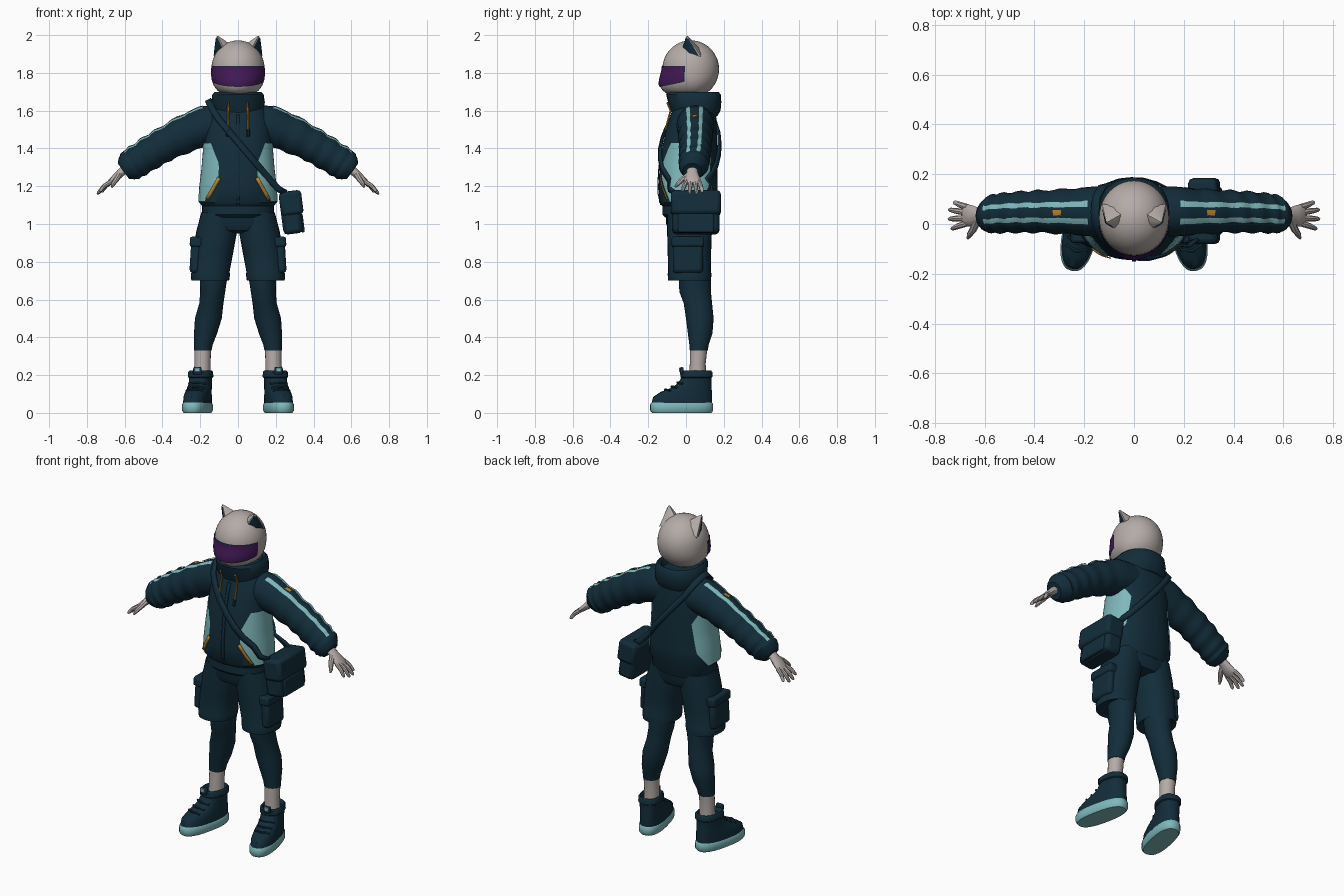
import bpy, bmesh, math
from mathutils import Vector, Matrix

def material(name, r, g, b):
    m = bpy.data.materials.new(name)
    m.diffuse_color = (r, g, b, 1)
    return m

NAVY = material("dark_navy", 0.006, 0.026, 0.042)
TEAL = material("pale_teal", 0.21, 0.48, 0.50)
GREY = material("warm_grey", 0.46, 0.41, 0.39)
PURPLE = material("visor_purple", 0.055, 0.010, 0.095)
AMBER = material("amber", 0.46, 0.22, 0.03)

# ---------- helpers ----------
def finish(bm, name, mat, mirror=False, bevel=0, thick=0, angle=40):
    me = bpy.data.meshes.new(name)
    bm.to_mesh(me)
    bm.free()
    me.materials.append(mat)
    for p in me.polygons:
        p.use_smooth = True
    me.set_sharp_from_angle(angle=math.radians(angle))
    ob = bpy.data.objects.new(name, me)
    bpy.context.collection.objects.link(ob)
    if thick:
        s = ob.modifiers.new("thickness", 'SOLIDIFY')
        s.thickness, s.offset = thick, 0
    if bevel:
        b = ob.modifiers.new("bevel", 'BEVEL')
        b.width, b.segments = bevel, 2
    if mirror:
        ob.modifiers.new("mirror", 'MIRROR').use_mirror_merge = False
    return ob

def solid(name, rings, mat, cap=True, **kw):
    """Closed rings of points joined into a skin."""
    bm = bmesh.new()
    vs = [[bm.verts.new(p) for p in r] for r in rings]
    n = len(vs[0])
    for a, b in zip(vs, vs[1:]):
        for i in range(n):
            bm.faces.new((a[i], a[(i + 1) % n], b[(i + 1) % n], b[i]))
    if cap:
        bm.faces.new(vs[0])
        bm.faces.new(vs[-1])
    bmesh.ops.recalc_face_normals(bm, faces=bm.faces)
    return finish(bm, name, mat, **kw)

def patch(name, f, nu, nv, mat, **kw):
    """Open sheet f(u, v), u and v in 0..1."""
    bm = bmesh.new()
    g = [[bm.verts.new(f(i / nu, j / nv)) for i in range(nu + 1)] for j in range(nv + 1)]
    for j in range(nv):
        for i in range(nu):
            bm.faces.new((g[j][i], g[j][i + 1], g[j + 1][i + 1], g[j + 1][i]))
    return finish(bm, name, mat, **kw)

def interp(table, t):
    """Table rows start with the key; returns the remaining values."""
    for a, b in zip(table, table[1:]):
        if t <= b[0]:
            k = max(0, (t - a[0]) / (b[0] - a[0]))
            return [p + (q - p) * k for p, q in zip(a[1:], b[1:])]
    return list(table[-1][1:])

def spow(v, e):
    return math.copysign(abs(v) ** e, v)

def oval(z, cx, rx, y0, y1, a, e=0.88, off=0):
    return Vector((cx + (rx + off) * spow(math.sin(a), e),
                   (y0 + y1) / 2 - ((y1 - y0) / 2 + off) * spow(math.cos(a), e), z))

def loft(name, rows, mat, n=28, e=0.88, rot=None, **kw):
    """Rows: z, centre x, half width, front y, back y."""
    rings = [[oval(*r, 2 * math.pi * i / n, e) for i in range(n)] for r in rows]
    if rot:
        rings = [[rot @ p for p in r] for r in rings]
    return solid(name, rings, mat, **kw)

def tube(name, pts, radii, mat, n=8, **kw):
    pts = [Vector(p) for p in pts]
    rings = []
    for i, p in enumerate(pts):
        t = (pts[min(i + 1, len(pts) - 1)] - pts[max(i - 1, 0)]).normalized()
        u = t.orthogonal() if abs(t.y) > 0.95 else t.cross(Vector((0, 1, 0)))
        u.normalize()
        w = t.cross(u)
        rings.append([p + radii[i] * (u * math.cos(6.28319 * k / n) + w * math.sin(6.28319 * k / n))
                      for k in range(n)])
    return solid(name, rings, mat, **kw)

def ribbon(name, pts, width, thick, mat, **kw):
    pts = [Vector(p) for p in pts]
    def f(u, v):
        i = round(v * (len(pts) - 1))
        t = pts[min(i + 1, len(pts) - 1)] - pts[max(i - 1, 0)]
        side = t.cross(pts[i] - Vector((0, 0.02, 1.35))).normalized()
        return pts[i] + side * width * (u - 0.5)
    return patch(name, f, 1, len(pts) - 1, mat, thick=thick, **kw)

def box(name, centre, size, mat, bevel=0.012, tilt=0, **kw):
    bm = bmesh.new()
    bmesh.ops.create_cube(bm, size=1, matrix=Matrix.Translation(centre)
                          @ Matrix.Rotation(tilt, 4, 'Y') @ Matrix.Diagonal((*size, 1)))
    return finish(bm, name, mat, bevel=bevel, **kw)

# ---------- helmet ----------
def helmet(a, lat, off=0):
    low = max(0, -math.sin(lat)) ** 1.5
    x = math.sin(a) * math.cos(lat) * (1 + 0.25 * low)
    y = -math.cos(a) * math.cos(lat)
    y *= 1 + 0.75 * low if y < 0 else 1
    z = math.sin(lat)
    return Vector((x * (0.141 + off), 0.025 + y * (0.15 + off), 1.82 + z * (0.152 + off)))

solid("helmet", [[helmet(math.pi * i / 20, math.radians(l)) for i in range(40)]
                 for l in range(-88, 89, 8)], GREY)

def visor(grow, off):
    def f(u, v):
        a = (2 * u - 1) * (1.33 + grow)
        low = -0.62 - grow + 0.2 * (a / 1.33) ** 2
        return helmet(a, low + v * (0.08 + grow - low), off)
    return f
patch("visor_frame", visor(0.035, 0.002), 28, 8, NAVY)
patch("visor", visor(0, 0.005), 28, 8, PURPLE)

# Cat ears, opening outwards
tip, fr, bk, inn = map(Vector, ((0.112, 0.005, 2.0), (0.068, -0.022, 1.925),
                                (0.128, 0.08, 1.885), (0.03, 0.05, 1.945)))
def ear_ring(k):
    mids = ((fr + bk) / 2 + Vector((0.012, -0.012, 0)), (bk + inn) / 2 + Vector((0.0, 0.012, 0.01)),
            (inn + fr) / 2 + Vector((-0.012, -0.01, 0)))
    base = (fr, mids[0], bk, mids[1], inn, mids[2])
    return [tip.lerp(p, k ** 0.8) for p in base]
solid("ear", [ear_ring(k) for k in (0.03, 0.25, 0.5, 0.75, 1)], GREY, mirror=True)
def ear_inner(u, v):
    r = ear_ring(0.12 + 0.86 * v)
    p = r[0].lerp(r[1], 2 * u) if u < 0.5 else r[1].lerp(r[2], 2 * u - 1)
    return r[1].lerp(p, 0.86) + Vector((0.004, -0.003, 0.001))
patch("ear_inner", lambda u, v: ear_inner(u, 1 - v), 4, 4, NAVY, mirror=True)

# ---------- jacket ----------
BODY = [(1.035, 0, 0.175, -0.11, 0.145), (1.05, 0, 0.19, -0.125, 0.155), (1.095, 0, 0.19, -0.125, 0.155),
        (1.115, 0, 0.206, -0.142, 0.165), (1.2, 0, 0.2, -0.145, 0.167), (1.3, 0, 0.188, -0.14, 0.166),
        (1.4, 0, 0.18, -0.127, 0.166), (1.5, 0, 0.18, -0.105, 0.163), (1.58, 0, 0.165, -0.08, 0.158),
        (1.65, 0, 0.115, -0.06, 0.15)]
def body(a, z, off=0):
    return oval(z, *interp(BODY, z), a, off=off)
def on_body(x, z, side, off):
    _, rx, y0, y1 = interp(BODY, z)
    s = min(0.97, (abs(x) / rx) ** (1 / 0.88))
    y = (y0 + y1) / 2 + side * ((y1 - y0) / 2 * (1 - s * s) ** 0.44 + off)
    return (x, y, z)
loft("jacket_body", BODY, NAVY, n=40)

def side_panel(u, v):
    z = 1.12 + 0.31 * v
    a = interp([(1.12, 0.95), (1.25, 0.5), (1.32, 0.5), (1.43, 0.85)], z)[0]
    b = interp([(1.12, 1.9), (1.2, 2.3), (1.38, 2.4), (1.43, 2.15)], z)[0]
    return body(a + (b - a) * u, z, 0.005)
patch("side_panel", side_panel, 16, 12, TEAL, mirror=True)
ribbon("pocket_trim", [on_body(0.1 + 0.065 * k / 4, 1.245 - 0.115 * k / 4, -1, 0.009) for k in range(5)],
       0.02, 0.004, AMBER, mirror=True)
ribbon("zip_placket", [on_body(0, 1.1 + 0.06 * k, -1, 0.004) for k in range(9)], 0.018, 0.006, NAVY)

# Rolled hood collar
loft("hood_collar", [(1.57, 0, 0.125, -0.07, 0.165), (1.60, 0, 0.138, -0.08, 0.183), (1.645, 0, 0.142, -0.095, 0.187),
                     (1.685, 0, 0.136, -0.105, 0.184), (1.70, 0, 0.122, -0.095, 0.172),
                     (1.69, 0, 0.11, -0.08, 0.155), (1.64, 0, 0.1, -0.06, 0.14)], NAVY)
for s in (-1, 1):
    tube("drawstring", [(s * 0.05, -0.1, 1.645), on_body(s * 0.052, 1.6, -1, 0.012), on_body(s * 0.053, 1.54, -1, 0.009),
                        on_body(s * 0.054, 1.47, -1, 0.009)], [0.006] * 4, AMBER, n=6)
    tube("drawstring_toggle", [on_body(s * 0.054, 1.50, -1, 0.01), on_body(s * 0.054, 1.465, -1, 0.01)],
         [0.009] * 2, NAVY, n=6)

# Sleeves with soft folds
ARM = [(0, 0.08, 0.05, 1.53, 0.1, 0.1), (1, 0.17, 0.05, 1.52, 0.106, 0.1), (2, 0.28, 0.05, 1.475, 0.098, 0.09),
       (3, 0.38, 0.05, 1.425, 0.09, 0.085), (4, 0.45, 0.048, 1.385, 0.088, 0.083), (5, 0.52, 0.045, 1.34, 0.085, 0.08),
       (6, 0.565, 0.04, 1.312, 0.084, 0.078), (6.6, 0.59, 0.035, 1.292, 0.07, 0.066), (7, 0.607, 0.033, 1.28, 0.05, 0.05)]
def sleeve(s, a, off=0):
    x, y, z, rv, ry = interp(ARM, s)
    p, q = interp(ARM, max(0, s - 0.5)), interp(ARM, min(7, s + 0.5))
    t = Vector((q[0] - p[0], 0, q[2] - p[2])).normalized()
    off += 0.004 * math.sin(s * 6.3 + 0.8 * math.sin(a)) if 1.5 < s < 6.3 else 0
    return Vector((x, y, z)) + Vector((-t.z, 0, t.x)) * math.cos(a) * (rv + off) \
        + Vector((0, 1, 0)) * math.sin(a) * (ry + off)
solid("sleeve", [[sleeve(k * 0.2, math.pi * i / 12) for i in range(24)] for k in range(36)], NAVY, mirror=True)
for c in (-0.4, 0.3):
    patch("sleeve_stripe", lambda u, v: sleeve(0.9 + 5.0 * u, c + 0.26 * (v - 0.5), 0.005), 30, 3, TEAL, mirror=True)
patch("sleeve_badge", lambda u, v: sleeve(1.75 + 0.3 * u, -0.18 + 0.26 * v, 0.006), 4, 3, AMBER, mirror=True)

# ---------- hands ----------
def hand_ring(x, y, z, w, h):
    return [Vector((x, y, z)) + Vector((0.69, 0, 0.72)) * h * math.cos(k * math.pi / 6)
            + Vector((0, 1, 0)) * w * math.sin(k * math.pi / 6) for k in range(12)]
solid("palm", [hand_ring(*r) for r in ((0.59, 0.033, 1.295, 0.03, 0.026), (0.62, 0.033, 1.272, 0.03, 0.022),
      (0.65, 0.033, 1.243, 0.042, 0.02), (0.675, 0.035, 1.222, 0.045, 0.016), (0.685, 0.035, 1.213, 0.038, 0.01))],
      GREY, mirror=True)
for y0, x1, y1, z1 in ((0.068, 0.725, 0.088, 1.168), (0.046, 0.745, 0.058, 1.158),
                       (0.024, 0.746, 0.02, 1.16), (0.003, 0.735, -0.02, 1.172)):
    a, b = Vector((0.67, y0, 1.225)), Vector((x1, y1, z1))
    tube("finger", [a, a.lerp(b, 0.5) + Vector((0.004, 0, 0.004)), a.lerp(b, 0.9), b],
         [0.013, 0.012, 0.009, 0.004], GREY, mirror=True)
tube("thumb", [(0.63, 0.015, 1.26), (0.645, -0.02, 1.235), (0.662, -0.045, 1.21), (0.668, -0.058, 1.195)],
     [0.017, 0.015, 0.011, 0.005], GREY, mirror=True)

# ---------- shoulder bag ----------
front = [on_body(x, 1.21 + (0.19 - x) * 1.18, -1, 0.013) for x in (0.17, 0.12, 0.07, 0.02, -0.03, -0.07, -0.1)]
back = [on_body(x, 1.21 + (0.19 - x) * 1.18, 1, 0.013) for x in (-0.1, -0.05, 0, 0.05, 0.1, 0.14, 0.17)]
ribbon("bag_strap", [(0.25, -0.06, 1.165), (0.215, -0.09, 1.185)] + front
       + [(-0.13, -0.055, 1.598), (-0.152, 0, 1.642), (-0.157, 0.05, 1.655), (-0.15, 0.11, 1.635), (-0.128, 0.15, 1.595)]
       + back + [(0.215, 0.14, 1.185), (0.25, 0.13, 1.165)], 0.034, 0.01, NAVY)
box("bag", (0.28, 0.052, 1.06), (0.105, 0.25, 0.225), NAVY, 0.022, -0.13)
box("bag_flap", (0.282, 0.052, 1.11), (0.118, 0.264, 0.13), NAVY, 0.02, -0.13)
box("bag_pocket", (0.338, 0.052, 1.005), (0.02, 0.19, 0.10), NAVY, 0.008, -0.13)

# ---------- shorts ----------
loft("shorts_waist", [(1.08, 0, 0.185, -0.11, 0.145), (1.0, 0, 0.205, -0.105, 0.142), (0.965, 0, 0.17, -0.09, 0.125),
                      (0.95, 0, 0.08, -0.04, 0.07)], NAVY)
loft("shorts_leg", [(1.06, 0.1, 0.095, -0.1, 0.135), (0.96, 0.113, 0.108, -0.1, 0.137), (0.85, 0.132, 0.107, -0.097, 0.133),
                    (0.745, 0.145, 0.1, -0.095, 0.132), (0.735, 0.146, 0.104, -0.097, 0.135), (0.7, 0.147, 0.1, -0.095, 0.132),
                    (0.715, 0.147, 0.08, -0.07, 0.11)], NAVY, mirror=True)
box("cargo_pocket", (0.225, 0.01, 0.825), (0.055, 0.16, 0.17), NAVY, 0.018, -0.06, mirror=True)
box("cargo_flap", (0.223, 0.01, 0.905), (0.064, 0.172, 0.055), NAVY, 0.012, -0.06, mirror=True)

# ---------- legs ----------
loft("legging", [(0.76, 0.132, 0.07, -0.04, 0.13), (0.7, 0.13, 0.071, -0.038, 0.133), (0.64, 0.134, 0.066, -0.035, 0.132),
                 (0.58, 0.141, 0.064, -0.012, 0.138), (0.5, 0.157, 0.071, 0, 0.146), (0.42, 0.172, 0.061, 0.01, 0.14),
                 (0.36, 0.184, 0.05, 0.018, 0.12), (0.33, 0.187, 0.047, 0.02, 0.115)], NAVY, e=1, mirror=True)
loft("ankle", [(0.34, 0.187, 0.044, 0.022, 0.113), (0.26, 0.188, 0.043, 0.02, 0.104), (0.15, 0.19, 0.046, 0.015, 0.11)],
     GREY, e=1, n=20, mirror=True)

# ---------- shoes, toes turned out ----------
pivot = Matrix.Translation((0.197, 0.06, 0))
TURN = pivot @ Matrix.Rotation(0.21, 4, 'Z') @ pivot.inverted()
loft("sole", [(0, 0.197, 0.062, -0.185, 0.135), (0.012, 0.197, 0.07, -0.194, 0.145), (0.045, 0.197, 0.07, -0.194, 0.145),
              (0.055, 0.197, 0.064, -0.187, 0.139)], TEAL, e=0.8, rot=TURN, mirror=True)
loft("shoe_upper", [(0.05, 0.197, 0.066, -0.187, 0.139), (0.085, 0.197, 0.065, -0.178, 0.139), (0.11, 0.197, 0.062, -0.14, 0.138),
                    (0.13, 0.197, 0.06, -0.085, 0.136), (0.155, 0.197, 0.058, -0.045, 0.134), (0.185, 0.197, 0.058, -0.025, 0.134),
                    (0.19, 0.197, 0.065, -0.03, 0.14), (0.215, 0.197, 0.064, -0.028, 0.14), (0.225, 0.197, 0.056, -0.018, 0.132),
                    (0.205, 0.197, 0.045, 0, 0.115)], NAVY, e=0.82, rot=TURN, mirror=True)
for y, z in ((-0.115, 0.122), (-0.08, 0.138), (-0.048, 0.16)):
    tube("lace", [TURN @ Vector((0.197 + dx, y + 0.4 * abs(dx), z - 3 * dx * dx)) for dx in (-0.045, -0.02, 0, 0.02, 0.045)],
         [0.007] * 5, NAVY, n=6, mirror=True)
box("shoe_tongue", TURN @ Vector((0.197, -0.024, 0.222)), (0.045, 0.02, 0.04), NAVY, 0.006, mirror=True)
box("tongue_tab", TURN @ Vector((0.197, -0.034, 0.228)), (0.026, 0.008, 0.022), TEAL, 0.002, mirror=True)
